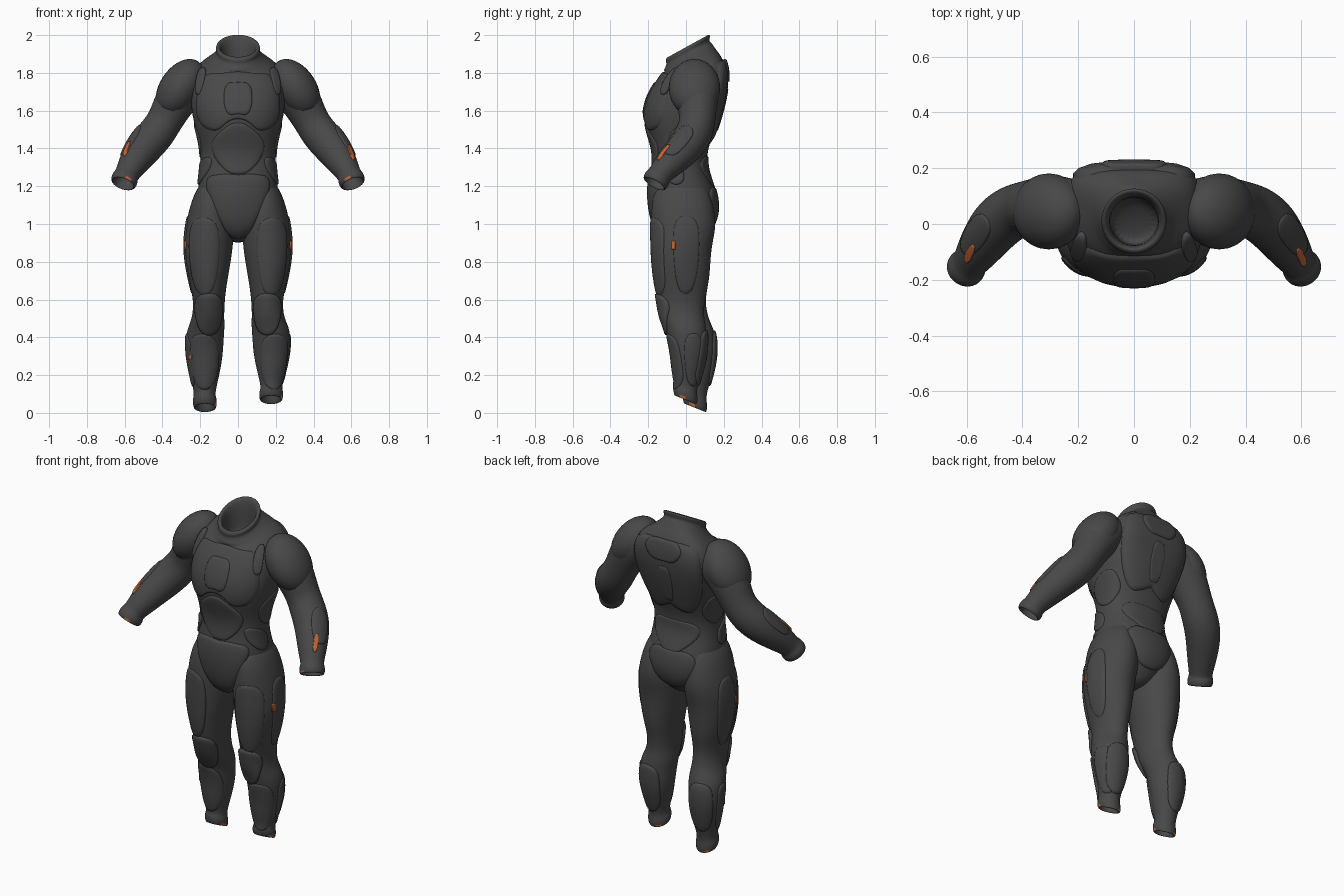
import bpy, bmesh, math
from mathutils import Vector
from mathutils.bvhtree import BVHTree

if "Cube" in bpy.data.objects:
    bpy.data.objects.remove(bpy.data.objects["Cube"])

SEG = 24
Z = Vector((0, 0, 1))


def material(name, rgb):
    m = bpy.data.materials.new(name)
    m.use_nodes = True
    m.diffuse_color = (*rgb, 1)
    m.node_tree.nodes["Principled BSDF"].inputs["Base Color"].default_value = (*rgb, 1)
    return m


GREY = material("charcoal grey", (0.065, 0.065, 0.065))
ORANGE = material("orange", (0.55, 0.14, 0.04))


def finish(bm, name, mats, subdivide=0):
    bmesh.ops.recalc_face_normals(bm, faces=bm.faces)
    me = bpy.data.meshes.new(name)
    bm.to_mesh(me)
    bm.free()
    for m in mats:
        me.materials.append(m)
    me.shade_smooth()
    ob = bpy.data.objects.new(name, me)
    bpy.context.collection.objects.link(ob)
    if subdivide:
        mod = ob.modifiers.new("smooth", "SUBSURF")
        mod.levels = mod.render_levels = subdivide
    return ob


def loft(name, rings, lip_marks=()):
    """Skin closed rings into a tube, cap both ends, tint some segments of the hem lip."""
    bm = bmesh.new()
    vs = [[bm.verts.new(p) for p in r] for r in rings]
    for k, (a, b) in enumerate(zip(vs, vs[1:])):
        for i in range(SEG):
            j = (i + 1) % SEG
            face = bm.faces.new((a[i], a[j], b[j], b[i]))
            face.material_index = int(k == len(rings) - 4 and i in lip_marks)
    bm.faces.new(vs[0])
    bm.faces.new(vs[-1])
    return finish(bm, name, [GREY, ORANGE], 2)


def ring(z, cx, hx, yf, yb, tilt=0.0, back_power=2.0):
    """Level cross-section, optionally squared at the back and tilted front to back."""
    pts = []
    for i in range(SEG):
        a = math.tau * i / SEG
        power = back_power if 0 < i < SEG / 2 else min(back_power, 2.3)
        c, s = (math.copysign(abs(v) ** (2 / power), v) for v in (math.cos(a), math.sin(a)))
        dy = s * (yb - yf) / 2
        pts.append(Vector((cx + c * hx, (yf + yb) / 2 + dy, z + tilt * dy)))
    return pts


def plate(name, target, c, d, outline, h=0.012, mat=GREY, side=1, rounding=2):
    """Raised panel: an outline projected along d onto the target surface."""
    d = Vector(d).normalized()
    u = d.cross(Z).normalized()
    v = u.cross(d)
    c = Vector(c)
    for w in (c, d, u, v):
        w.x *= side
    pts = [Vector(p) for p in outline]
    for _ in range(rounding):
        pts = [a.lerp(b, t) for a, b in zip(pts, pts[1:] + pts[:1]) for t in (0.25, 0.75)]
    fine = []
    for a, b in zip(pts, pts[1:] + pts[:1]):
        n = max(1, math.ceil((b - a).length / 0.025))
        fine += [a.lerp(b, k / n) for k in range(n)]
    mid = sum(fine, Vector((0, 0))) / len(fine)
    tree = BVHTree.FromObject(target, bpy.context.evaluated_depsgraph_get())

    def project(p, lift):
        q = c + u * p.x + v * p.y
        hit, nor, _, _ = tree.ray_cast(q - d, d)
        if hit is None:
            hit, nor, _, _ = tree.find_nearest(q - d * 0.1)
        return hit + nor * lift

    bm = bmesh.new()
    rows = []
    for k, s in enumerate((1, 0.96, 0.88, 0.72, 0.55, 0.35, 0.15)):
        lift = (-0.004, h * 0.7)[k] if k < 2 else h
        rows.append([bm.verts.new(project(mid.lerp(p, s), lift)) for p in fine])
    n = len(fine)
    for a, b in zip(rows, rows[1:]):
        for i in range(n):
            bm.faces.new((a[i], a[(i + 1) % n], b[(i + 1) % n], b[i]))
    bm.faces.new(rows[-1])
    ob = finish(bm, name, [mat])
    # keep panel faces pointing away from the body
    if sum((p.normal.dot(d) for p in ob.data.polygons)) > 0:
        ob.data.flip_normals()
    return ob


def sym(half):
    return half + [(-x, z) for x, z in reversed(half) if x > 0]


# Torso: height, half width, front, back, tilt, squareness of the back
torso_rows = [
    (0.90, 0.035, -0.06, 0.06, 0, 2.3), (0.94, 0.09, -0.14, 0.10, 0, 2.3), (1.0, 0.17, -0.175, 0.155, 0, 2.3),
    (1.1, 0.22, -0.195, 0.175, 0, 2.3), (1.2, 0.213, -0.20, 0.15, 0, 2.3), (1.3, 0.198, -0.175, 0.11, 0, 2.3),
    (1.4, 0.20, -0.175, 0.115, 0, 2.5), (1.5, 0.225, -0.215, 0.155, 0, 2.7), (1.6, 0.25, -0.225, 0.185, 0, 3),
    (1.7, 0.252, -0.19, 0.208, 0, 3.8), (1.78, 0.247, -0.145, 0.216, 0.1, 4), (1.838, 0.213, -0.12, 0.198, 0.25, 3.3),
    (1.868, 0.152, -0.113, 0.155, 0.45, 2.3)]
# The neck rises into a tilted hollow collar with a rolled lip
collar_rows = [(1.885, 0.13), (1.9, 0.117), (1.915, 0.114), (1.93, 0.12), (1.943, 0.113),
               (1.942, 0.1), (1.92, 0.092), (1.88, 0.087), (1.80, 0.085), (1.74, 0.08)]
torso = loft("torso_and_collar", [ring(z, 0, hx, f, b, t, p) for z, hx, f, b, t, p in torso_rows]
             + [ring(z, 0, r, 0.01 - r, 0.01 + r, 0.55) for z, r in collar_rows])

# Leg: height, centre x, half width, front, back, tilt
leg_rows = [
    (1.24, 0.13, 0.06, -0.14, 0.09, 0), (1.13, 0.143, 0.105, -0.185, 0.14, 0),
    (1.0, 0.147, 0.13, -0.185, 0.165, 0), (0.9, 0.156, 0.132, -0.185, 0.14, 0),
    (0.8, 0.159, 0.122, -0.18, 0.13, 0), (0.7, 0.158, 0.102, -0.17, 0.125, 0),
    (0.6, 0.153, 0.083, -0.147, 0.10, 0), (0.51, 0.157, 0.084, -0.125, 0.105, 0),
    (0.455, 0.168, 0.098, -0.095, 0.125, 0), (0.40, 0.177, 0.102, -0.075, 0.135, 0),
    (0.3, 0.177, 0.097, -0.055, 0.135, 0), (0.2, 0.176, 0.076, -0.047, 0.112, 0),
    (0.11, 0.177, 0.054, -0.03, 0.08, -0.2), (0.085, 0.176, 0.064, -0.042, 0.087, -0.35),
    (0.053, 0.175, 0.064, -0.042, 0.087, -0.4), (0.033, 0.175, 0.057, -0.035, 0.08, -0.4),
    (0.045, 0.175, 0.047, -0.025, 0.07, -0.4), (0.15, 0.175, 0.04, -0.015, 0.062, -0.4)]

# Arm: x, y, z, radius
arm_rows = [
    (0.17, 0.05, 1.79, 0.09), (0.24, 0.055, 1.755, 0.115), (0.31, 0.06, 1.69, 0.116),
    (0.355, 0.06, 1.61, 0.104), (0.388, 0.06, 1.545, 0.094), (0.43, 0.045, 1.48, 0.099),
    (0.485, 0.008, 1.42, 0.099), (0.533, -0.055, 1.355, 0.088), (0.57, -0.112, 1.295, 0.073),
    (0.59, -0.14, 1.26, 0.062), (0.597, -0.15, 1.245, 0.071), (0.605, -0.163, 1.222, 0.071),
    (0.61, -0.17, 1.21, 0.062), (0.607, -0.165, 1.217, 0.054), (0.565, -0.105, 1.305, 0.046)]


def arm_rings(side):
    pts = [Vector(r[:3]) for r in arm_rows]
    out = []
    for i, (p, row) in enumerate(zip(pts, arm_rows)):
        # the lining turns back inside, so it keeps the direction of the cuff
        k = min(i, len(pts) - 4)
        t = (pts[k + 1] - pts[max(k - 1, 0)]).normalized()
        a = t.cross(Vector((0, 1, 0))).normalized()
        b = a.cross(t)
        out.append([])
        for j in range(SEG):
            w = math.tau * j / SEG
            q = p + (a * math.cos(w) + b * math.sin(w)) * row[3]
            out[-1].append(Vector((q.x * side, q.y, q.z)))
    return out


hexagon = [(-0.06, 0.14), (0.06, 0.14), (0.075, 0.02), (0.045, -0.16), (-0.045, -0.16), (-0.075, 0.02)]


def scaled(sx, sy):
    return [(x * sx, y * sy) for x, y in hexagon]


for side, label in ((1, "left"), (-1, "right")):
    # Legs: the left one steps slightly forward and up
    rings = []
    for z, cx, hx, f, b, t in leg_rows:
        drop = max(0, 1 - z / 0.6)
        dy = -side * 0.025 * min(1, drop * 3)
        dz = 0.033 * drop if side > 0 else -0.012 * drop
        rings.append(ring(z + dz, cx * side, hx, f + dy, b + dy, t))
    leg = loft(label + "_leg", rings, (7, 8, 22, 23))
    arm = loft(label + "_arm", arm_rings(side), (16, 17))

    # Shoulder pad: ellipsoid shell lying along the upper arm
    bm = bmesh.new()
    bmesh.ops.create_uvsphere(bm, u_segments=32, v_segments=20, radius=1)
    axis, out = Vector((0.55, 0, -0.83)), Vector((0.83, 0, 0.55))
    for vert in bm.verts:
        p = Vector((0.305, 0.045, 1.72)) + out * vert.co.x * 0.11 + axis * vert.co.z * 0.17
        vert.co = (p.x * side, p.y + vert.co.y * 0.136, p.z)
    finish(bm, label + "_shoulder_pad", [GREY])

    # Leg armour
    def leg_plate(part, c, d, sx, sy, h=0.007):
        plate(label + part, leg, c, d, scaled(sx, sy), h, side=side)

    leg_plate("_thigh_plate", (0.157, 0, 0.84), (-0.15, 1, 0), 1.2, 1.4)
    leg_plate("_outer_thigh_plate", (0.157, -0.01, 0.85), (-1, -0.1, 0), 1.0, 1.4, 0.006)
    leg_plate("_knee_pad", (0.155, 0, 0.53), (0, 1, 0), 1.0, 0.75, 0.014)
    leg_plate("_shin_guard", (0.177, 0, 0.28), (-0.25, 1, 0), 1.05, 1.0)
    leg_plate("_outer_shin_plate", (0.177, 0.04, 0.29), (-1, 0, 0), 0.7, 0.95, 0.006)
    leg_plate("_calf_plate", (0.177, 0, 0.3), (-0.1, -1, 0), 1.0, 1.0, 0.01)

    # Forearm guard and torso side panels
    plate(label + "_forearm_guard", arm, (0.52, -0.05, 1.37), (-0.6, 0, -0.8),
          [(0.07, 0.10), (0.10, 0.03), (0.0, -0.09), (-0.06, -0.08), (-0.07, -0.03), (0.01, 0.09)],
          0.005, side=side)
    plate(label + "_rib_panel", torso, (0, 0, 0), (-1, 0, 0),
          [(-0.10, 1.50), (0.08, 1.56), (0.10, 1.44), (0.02, 1.33), (-0.08, 1.38)], 0.006, side=side)
    plate(label + "_waist_panel", torso, (0, 0, 0), (-1, 0.5, 0),
          [(-0.07, 1.37), (0.07, 1.32), (0.09, 1.22), (0.03, 1.20), (-0.06, 1.28)], 0.008, side=side)
    plate(label + "_shoulder_strap", torso, (0, 0, 0), (0, 1, 0),
          [(0.16, 1.83), (0.205, 1.82), (0.225, 1.68), (0.19, 1.68)], 0.016, side=side)

    # Orange markings
    mark_centre = (0.56, -0.118, 1.333) if side > 0 else (0.553, -0.106, 1.357)
    plate(label + "_forearm_mark", arm, mark_centre, (-0.6, 0, -0.8),
          [(0.022, 0.04), (0.042, 0.028), (-0.018, -0.045), (-0.04, -0.03)], 0.008, ORANGE, side, 1)
    plate(label + "_thigh_mark", leg, (0.15, -0.065, 0.888), (-1, 0, 0),
          [(-0.01, 0.023), (0.01, 0.023), (0.01, -0.023), (-0.01, -0.023)], 0.008, ORANGE, side, 0)
    if side < 0:
        plate("right_shin_mark", leg, (0.25, 0, 0.295), (-0.25, 1, 0),
              [(-0.015, 0.012), (0.012, 0.008), (0.012, -0.012), (-0.012, -0.008)], 0.01, ORANGE, side, 0)

# Front torso armour
front, back = (0, 1, 0), (0, -1, 0)
plate("chest_plate", torso, (0, 0, 0), front,
      sym([(0, 1.81), (0.10, 1.80), (0.18, 1.80), (0.23, 1.68), (0.22, 1.53), (0.12, 1.48), (0.06, 1.54), (0, 1.56)]),
      0.01)
plate("chest_arch", torso, (0, 0, 0), front,
      sym([(0, 1.75), (0.07, 1.745), (0.08, 1.64), (0.055, 1.57), (0, 1.58)]), 0.014)
plate("abdomen_plate", torso, (0, 0, 0), front,
      sym([(0, 1.54), (0.05, 1.53), (0.15, 1.44), (0.13, 1.35), (0.06, 1.27), (0, 1.26)]), 0.007)
plate("pelvis_plate", torso, (0, 0, 0), front,
      sym([(0, 1.26), (0.07, 1.27), (0.19, 1.25), (0.13, 1.08), (0.05, 0.93), (0, 0.92)]), 0.012)

# Back armour
plate("back_plate", torso, (0, 0, 0), back,
      sym([(0, 1.87), (0.17, 1.87), (0.225, 1.80), (0.215, 1.60), (0.13, 1.41), (0.04, 1.44), (0, 1.47)]), 0.014)
plate("upper_back_panel", torso, (0, 0, 0), back,
      sym([(0, 1.87), (0.09, 1.87), (0.13, 1.82), (0.08, 1.75), (0, 1.75)]), 0.02)
plate("spine_panel", torso, (0, 0, 0), back,
      sym([(0, 1.73), (0.04, 1.72), (0.05, 1.60), (0.03, 1.49), (0, 1.49)]), 0.018)
plate("lower_back_panel", torso, (0, 0, 0), back,
      sym([(0, 1.36), (0.14, 1.36), (0.16, 1.28), (0.05, 1.18), (0, 1.16)]), 0.006)
plate("seat_panel", torso, (0, 0, 0), back,
      sym([(0, 1.19), (0.13, 1.20), (0.17, 1.10), (0.08, 0.98), (0, 0.96)]), 0.01)
